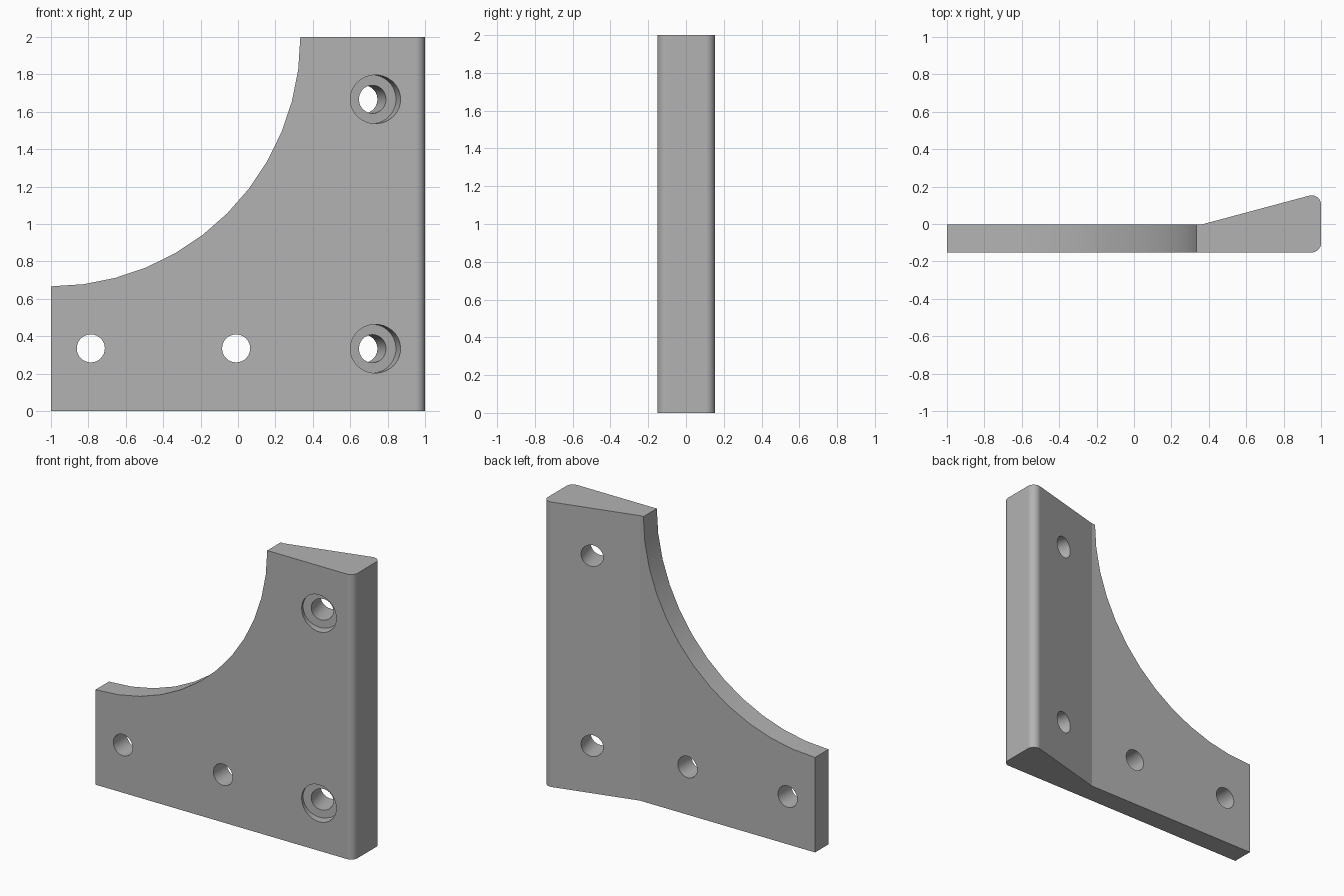
import bpy
import bmesh
from math import radians, sin, cos, tan
from mathutils import Vector, Matrix

cube = bpy.data.objects.get("Cube")
if cube:
    bpy.data.objects.remove(cube, do_unlink=True)

FRONT, BACK, BEND = -0.152, -0.003, 0.36
TILT = radians(15)
FILLET = 0.05

grey = bpy.data.materials.new("plain grey")
grey.use_nodes = True
grey.diffuse_color = (0.45, 0.45, 0.45, 1)
grey.node_tree.nodes["Principled BSDF"].inputs["Base Color"].default_value = (0.45, 0.45, 0.45, 1)


def make_object(name, bm):
    bmesh.ops.recalc_face_normals(bm, faces=bm.faces)
    mesh = bpy.data.meshes.new(name)
    bm.to_mesh(mesh)
    bm.free()
    mesh.materials.append(grey)
    obj = bpy.data.objects.new(name, mesh)
    bpy.context.collection.objects.link(obj)
    return obj


def arc(cx, cy, r, start, end, steps):
    angles = [radians(start + (end - start) * i / steps) for i in range(steps + 1)]
    return [(cx + r * cos(a), cy + r * sin(a)) for a in angles]


def cutter(centre, axis, radius, length, sides=32):
    """Cylinder centred on a point, lying along an axis."""
    bm = bmesh.new()
    turn = Vector((0, 0, 1)).rotation_difference(axis).to_matrix().to_4x4()
    bmesh.ops.create_cone(bm, cap_ends=True, segments=sides, radius1=radius,
                          radius2=radius, depth=length,
                          matrix=Matrix.Translation(centre) @ turn)
    obj = make_object("cutter", bm)
    obj.hide_render = True
    return obj


# Plan outline: flat plate, wedge and two rounded outer corners
cx = 1 - FILLET
back_cy = BACK + (cx - BEND) * tan(TILT) - FILLET / cos(TILT)
outline = [(-1, BACK), (-1, FRONT)]
outline += arc(cx, FRONT + FILLET, FILLET, -90, 0, 8)
outline += arc(cx, back_cy, FILLET, 0, 105, 10)
outline += [(BEND, BACK)]

bm = bmesh.new()
base = bm.faces.new([bm.verts.new((x, y, 0)) for x, y in outline])
top = bmesh.ops.extrude_face_region(bm, geom=[base])
bmesh.ops.translate(bm, vec=(0, 0, 2),
                    verts=[v for v in top["geom"] if isinstance(v, bmesh.types.BMVert)])
bracket = make_object("corner_bracket", bm)

# Quarter-round cutout and straight holes
straight = Vector((0, 1, 0))
cutters = [cutter(Vector((-1, 0, 2)), straight, 4 / 3, 1, 48)]
for x in (-0.787, -0.01):
    cutters.append(cutter(Vector((x, 0, 0.335)), straight, 0.075, 1))

# Counterbored holes square to the wedge face
slant = Vector((-sin(TILT), cos(TILT), 0))
for z in (1 / 3, 5 / 3):
    seat = Vector((0.719, -0.092, z))
    cutters.append(cutter(seat, slant, 0.075, 1))
    cutters.append(cutter(seat - slant * 0.2, slant, 0.13, 0.4))

bpy.ops.object.select_all(action="DESELECT")
bpy.context.view_layer.objects.active = bracket
bracket.select_set(True)
for c in cutters:
    cut = bracket.modifiers.new("cut", "BOOLEAN")
    cut.operation = "DIFFERENCE"
    cut.solver = "EXACT"
    cut.object = c
    bpy.ops.object.modifier_apply(modifier=cut.name)
    bpy.data.objects.remove(c, do_unlink=True)

# Smooth curved walls, crisp edges and flat main faces
bpy.ops.object.shade_smooth_by_angle(angle=radians(14))
weighted = bracket.modifiers.new("flat_faces", "WEIGHTED_NORMAL")
weighted.keep_sharp = True
